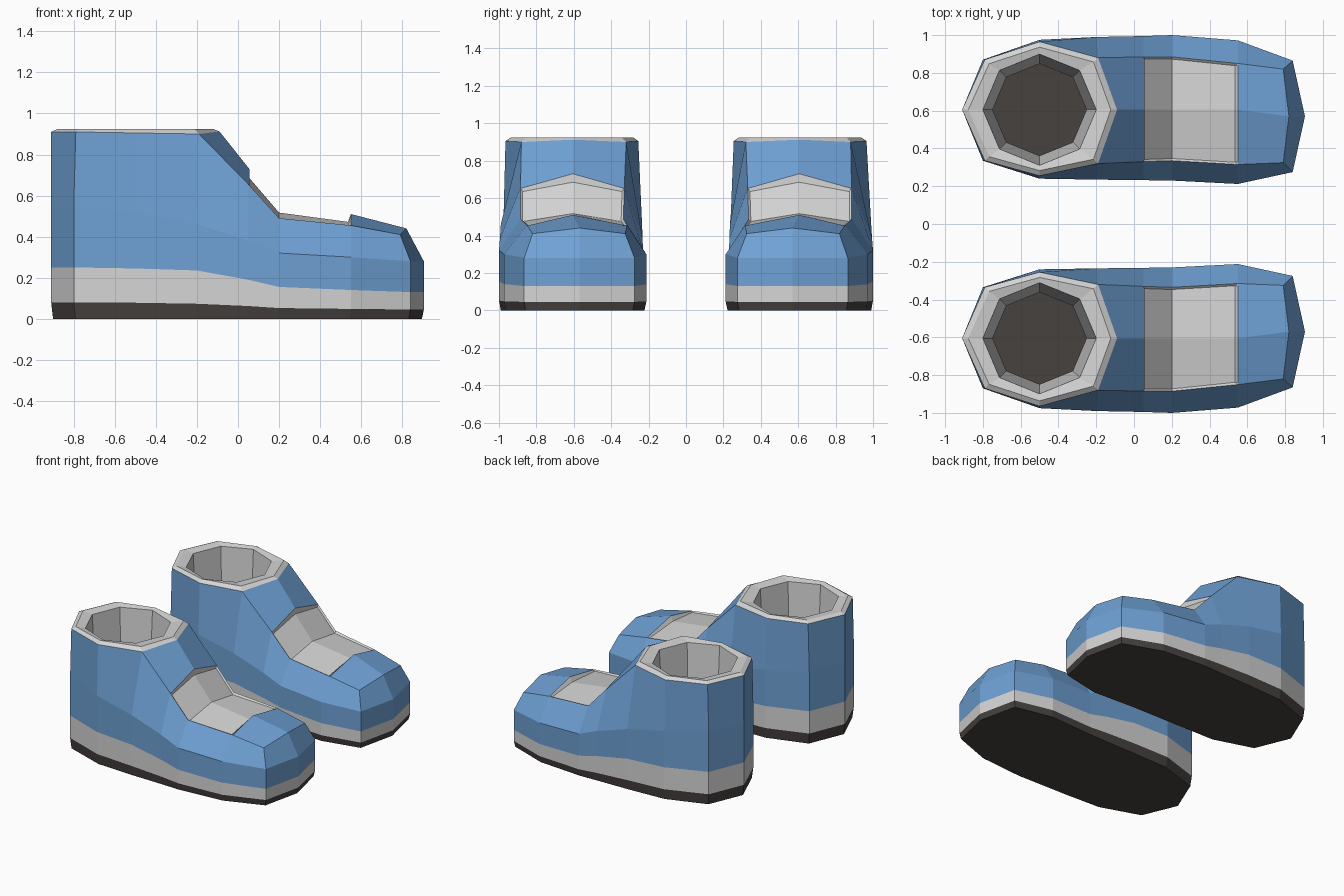
import bpy
import math

cube = bpy.data.objects.get("Cube")
if cube:
    bpy.data.objects.remove(cube)


def material(name, rgb):
    mat = bpy.data.materials.new(name)
    mat.use_nodes = True
    mat.diffuse_color = (*rgb, 1)
    mat.node_tree.nodes["Principled BSDF"].inputs["Base Color"].default_value = (*rgb, 1)
    return mat


BLUE = material("blue_leather", (0.157, 0.355, 0.66))
GREY = material("light_grey", (0.66, 0.66, 0.66))
DARK = material("dark_rubber", (0.063, 0.054, 0.051))

MID = 0.605      # centre line of one shoe
ANKLE = -0.5     # centre of the ankle opening

# Stations: x, inner y, outer y, sole z, band z, bulge z, top x, top inner y, top outer y, top z
HEEL = (-0.91, MID, MID, 0.08, 0.25, 0.55, -0.91, MID, MID, 0.91)
TOE = (0.905, 0.57, 0.57, 0.045, 0.13, 0.28, 0.82, 0.57, 0.57, 0.44)
SIDES = [
    (-0.80, 0.335, 0.87, 0.08, 0.25, 0.55, -0.79, 0.335, 0.87, 0.91),
    (-0.50, 0.24, 0.975, 0.078, 0.245, 0.52, -0.50, 0.255, 0.965, 0.905),
    (-0.20, 0.235, 0.99, 0.073, 0.235, 0.46, -0.19, 0.32, 0.88, 0.90),
    (0.05, 0.232, 0.995, 0.062, 0.19, 0.38, 0.05, 0.33, 0.885, 0.655),
    (0.20, 0.23, 1.0, 0.052, 0.155, 0.32, 0.20, 0.335, 0.885, 0.49),
    (0.55, 0.212, 0.972, 0.048, 0.14, 0.30, 0.55, 0.315, 0.85, 0.455),
    (0.84, 0.275, 0.865, 0.045, 0.13, 0.28, 0.79, 0.325, 0.82, 0.41),
]


def around(point):
    """Ring through heel, inner side, toe and outer side."""
    return ([point(HEEL, 1)] + [point(s, 1) for s in SIDES] + [point(TOE, 1)]
            + [point(s, 2) for s in reversed(SIDES)])


def level(column):
    return around(lambda s, side: (s[0], s[side], s[column]))


def shrink(ring, factor, z):
    return [(ANKLE + (x - ANKLE) * factor, MID + (y - MID) * factor, z) for x, y, _ in ring]


def octagon(radius, z):
    turns = [math.pi + k * math.pi / 4 for k in range(8)]
    return [(ANKLE + radius * math.cos(a), MID + 0.98 * radius * math.sin(a), z) for a in turns]


class Part:
    """Collects faces for one part of the shoe, then makes the object."""

    def __init__(self, name, mat):
        self.name, self.mat = name, mat
        self.verts, self.faces = [], []

    def face(self, points):
        start = len(self.verts)
        self.verts += points
        self.faces.append(list(range(start, len(self.verts))))

    def loft(self, *rings):
        for low, high in zip(rings, rings[1:]):
            for i in range(len(low)):
                j = (i + 1) % len(low)
                self.face([low[i], low[j], high[j], high[i]])

    def grid(self, *rows):
        for back, front in zip(rows, rows[1:]):
            for j in range(len(back) - 1):
                self.face([back[j], front[j], front[j + 1], back[j + 1]])

    def build(self, prefix, sign):
        verts = [(x, y * sign, z) for x, y, z in self.verts]
        faces = self.faces if sign > 0 else [f[::-1] for f in self.faces]
        mesh = bpy.data.meshes.new(prefix + self.name)
        mesh.from_pydata(verts, [], faces)
        mesh.materials.append(self.mat)
        mesh.update()
        bpy.context.collection.objects.link(bpy.data.objects.new(prefix + self.name, mesh))


ground = around(lambda s, side: (s[0] * 0.99, MID + (s[side] - MID) * 0.975, 0))
sole_top, band_top, bulge = level(3), level(4), level(5)
rim = around(lambda s, side: (s[6], s[side + 6], s[9]))

# Outsole
outsole = Part("outsole", DARK)
outsole.face(ground[::-1])
outsole.loft(ground, sole_top)

# Midsole band
midsole = Part("midsole_band", GREY)
midsole.loft(sole_top, band_top)

# Upper: side walls, ankle front and toe cap
upper = Part("upper", BLUE)
upper.loft(band_top, bulge, rim)


def across(index, centre, drop=0):
    """Row over the instep, with its edges optionally sunk below the rim."""
    inner, outer = rim[index], rim[-index]
    sunk_in = (centre[0], inner[1] + 0.012, inner[2] - drop)
    sunk_out = (centre[0], outer[1] - 0.012, outer[2] - drop)
    return [inner, sunk_in, (centre[0], MID, centre[1]), sunk_out, outer]


ankle_front = (-0.09, MID, 0.912)
a, b = rim[3], rim[-3]
step_top = across(4, (0.055, 0.73))
upper.face([a, step_top[0], step_top[1], step_top[2], ankle_front])
upper.face([ankle_front, step_top[2], step_top[3], step_top[4], b])
lip = across(6, (0.55, 0.51))
upper.face([lip[0], rim[7], rim[8], lip[2], lip[1]])
upper.face([lip[2], rim[8], rim[9], lip[4], lip[3]])

# Sunken instep panel
panel = Part("instep_panel", GREY)
panel.grid(step_top, across(4, (0.056, 0.685), 0.02), across(5, (0.20, 0.517), 0.015),
           across(6, (0.535, 0.472), 0.005), lip)

# Collar and lining of the ankle opening
collar_edge = [rim[0], rim[1], rim[2], a, ankle_front, b, rim[-2], rim[-1]]
floor = octagon(0.25, 0.1)
collar = Part("collar_and_lining", GREY)
collar.loft(collar_edge, shrink(collar_edge, 0.92, 0.925), octagon(0.3, 0.915), floor)

# Insole
insole = Part("insole", DARK)
insole.face(floor)

for part in (outsole, midsole, upper, panel, collar, insole):
    part.build("back_shoe_", 1)
    part.build("front_shoe_", -1)
